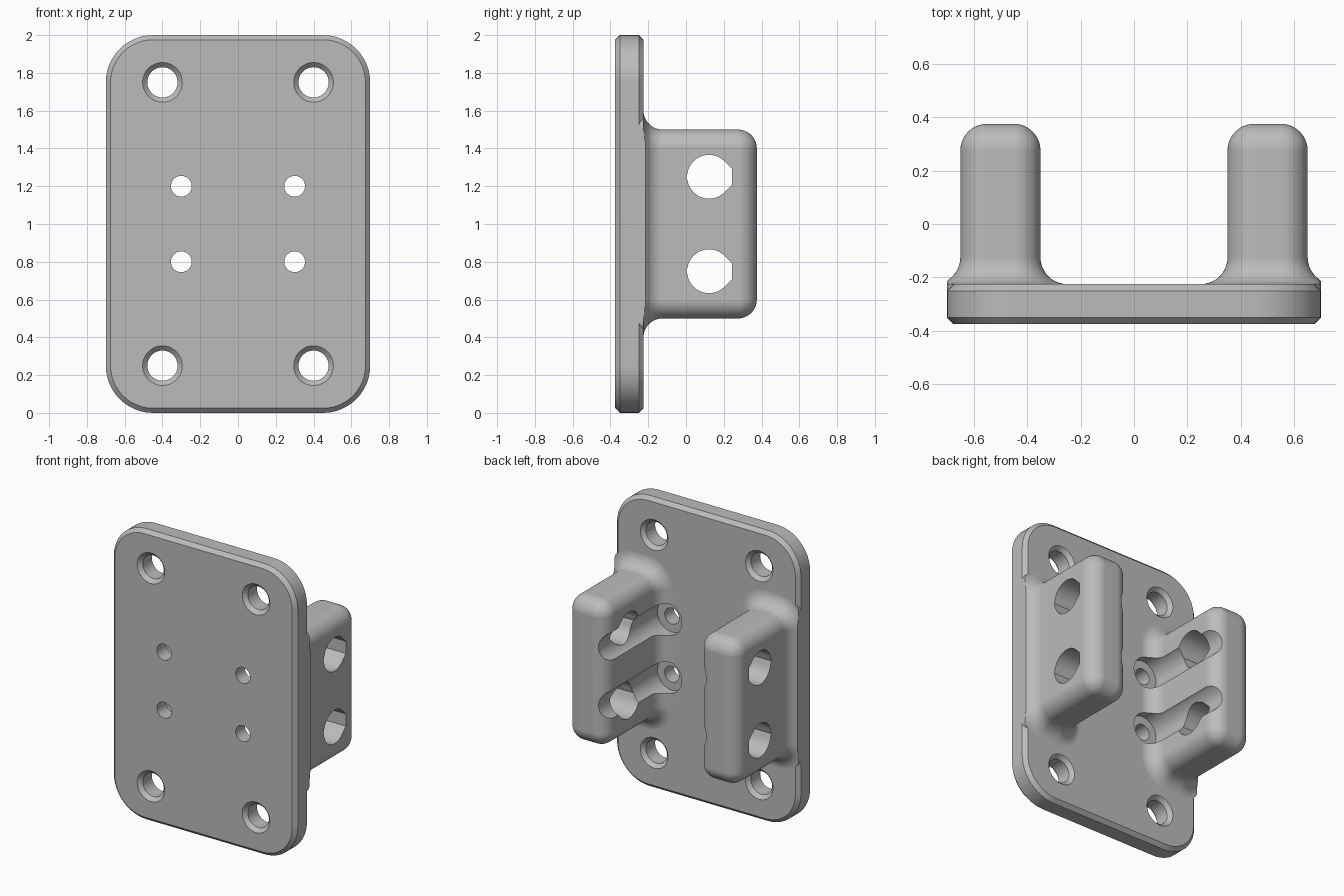
import bpy, bmesh
from math import sin, cos, pi, radians

cube = bpy.data.objects.get("Cube")
if cube:
    bpy.data.objects.remove(cube, do_unlink=True)

grey = bpy.data.materials.new("plain_grey")
grey.use_nodes = True
grey.diffuse_color = (0.5, 0.5, 0.5, 1)
grey.node_tree.nodes["Principled BSDF"].inputs["Base Color"].default_value = (0.5, 0.5, 0.5, 1)


def loft(name, loops):
    """Skin equal-length loops of points and cap both ends."""
    bm = bmesh.new()
    rings = [[bm.verts.new(p) for p in loop] for loop in loops]
    n = len(rings[0])
    for a, b in zip(rings, rings[1:]):
        for i in range(n):
            j = (i + 1) % n
            bm.faces.new((a[i], a[j], b[j], b[i]))
    bm.faces.new(rings[0])
    bm.faces.new(rings[-1])
    bmesh.ops.remove_doubles(bm, verts=bm.verts, dist=1e-5)
    bmesh.ops.recalc_face_normals(bm, faces=bm.faces)
    mesh = bpy.data.meshes.new(name)
    bm.to_mesh(mesh)
    bm.free()
    mesh.materials.append(grey)
    obj = bpy.data.objects.new(name, mesh)
    bpy.context.collection.objects.link(obj)
    return obj


def round_rect(cx, y, core_x, core_z, r, steps=12):
    """Rounded rectangle in the xz plane, centred at height 1."""
    pts = []
    for k, (sx, sz) in enumerate([(1, 1), (-1, 1), (-1, -1), (1, -1)]):
        for i in range(steps + 1):
            a = (k + i / steps) * pi / 2
            pts.append((cx + sx * core_x + r * cos(a), y, 1 + sz * core_z + r * sin(a)))
    return pts


def bore(name, x, z, profile, steps=48):
    """Turned cutter along y, from (radius, y) pairs."""
    return loft(name, [[(x + r * cos(2 * pi * i / steps), y, z + r * sin(2 * pi * i / steps))
                        for i in range(steps)] for r, y in profile])


def combine(target, tool, operation):
    mod = target.modifiers.new(operation.lower(), "BOOLEAN")
    mod.operation, mod.solver, mod.object = operation, "EXACT", tool
    bpy.context.view_layer.objects.active = target
    bpy.ops.object.modifier_apply(modifier=mod.name)
    bpy.data.objects.remove(tool, do_unlink=True)


def arm(side):
    """Rounded block with a flared foot that stops at the plate edge."""
    r, steps = 0.1, 10
    section = [(-0.3, r)]
    for i in range(steps + 1):
        a = i / steps * pi / 2
        section.append((-0.125 - r * cos(a), r - r * sin(a)))
    for i in range(steps + 1):
        a = i / steps * pi / 2
        section.append((0.275 + r * sin(a), r * cos(a) - r))
    loops = []
    for y, grow in section:
        loop = round_rect(side * 0.5, y, 0.05, 0.4, r + grow)
        loops.append([(max(-0.7, min(0.7, x)), yy, z) for x, yy, z in loop])
    return loft("arm", loops)


# Chamfered base plate
bracket = loft("mounting_bracket", [round_rect(0, y, 0.45, 0.75, r) for y, r in
               [(-0.375, 0.225), (-0.35, 0.25), (-0.25, 0.25), (-0.225, 0.225)]])

# Two arms
for side in (-1, 1):
    combine(bracket, arm(side), "UNION")

for side in (-1, 1):
    for up in (-1, 1):
        # Chamfered corner holes
        combine(bracket, bore("corner_hole", side * 0.4, 1 + up * 0.75,
                [(0.11, -0.38), (0.08, -0.35), (0.08, -0.25), (0.11, -0.22)]), "DIFFERENCE")
        # Screw holes with a tool channel along the inner arm face
        combine(bracket, bore("screw_channel", side * 0.3, 1 + up * 0.2,
                [(0.055, -0.4), (0.055, -0.275), (0.11, -0.275), (0.11, 0.5)]), "DIFFERENCE")

# Flat-ended teardrop holes across each arm
drop = [(0.116 * cos(radians(d)), 0.116 * sin(radians(d))) for d in range(45, 316, 9)]
drop[len(drop) // 2] = (-0.121, 0)
drop += [(0.122, -0.042), (0.122, 0.042)]
for side in (-1, 1):
    for up in (-1, 1):
        combine(bracket, loft("cross_hole", [[(side * x, 0.122 + y, 1 + up * 0.25 + z)
                for y, z in drop] for x in (0.2, 0.8)]), "DIFFERENCE")

# Smooth rounds, crisp edges
bpy.ops.object.select_all(action="DESELECT")
bracket.select_set(True)
bpy.context.view_layer.objects.active = bracket
bpy.ops.object.shade_smooth_by_angle(angle=radians(30))
weighted = bracket.modifiers.new("weighted_normals", "WEIGHTED_NORMAL")
weighted.keep_sharp = True
